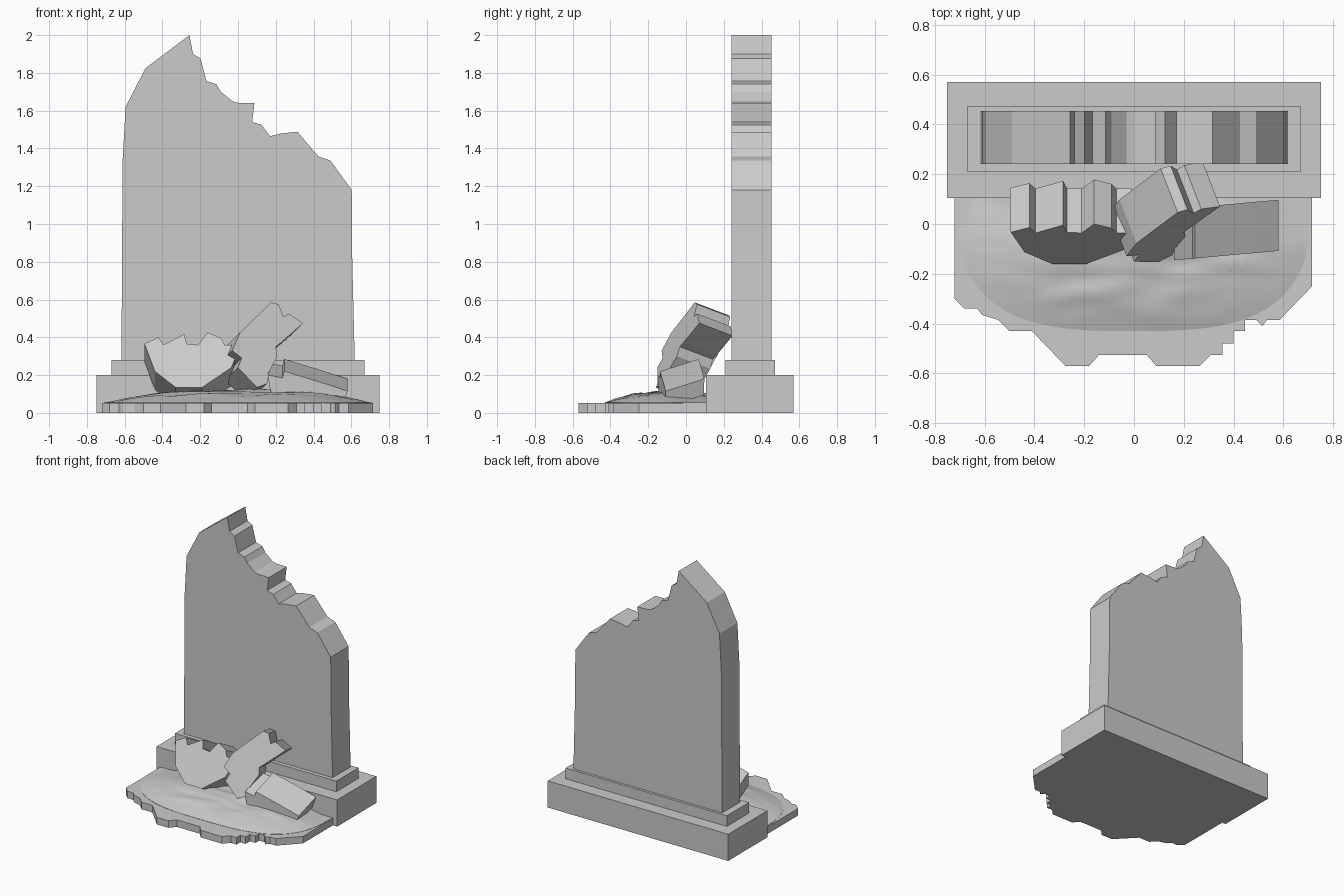
import bpy, bmesh, math
from mathutils import Vector, noise

if "Cube" in bpy.data.objects:
    bpy.data.objects.remove(bpy.data.objects["Cube"])


def finish(name, bm, smooth=False):
    bmesh.ops.recalc_face_normals(bm, faces=bm.faces[:])
    mesh = bpy.data.meshes.new(name)
    bm.to_mesh(mesh)
    bm.free()
    for p in mesh.polygons:
        p.use_smooth = smooth
    obj = bpy.data.objects.new(name, mesh)
    bpy.context.collection.objects.link(obj)
    return obj


def prism(name, points, thickness):
    """Extrude a planar outline along a thickness vector."""
    bm = bmesh.new()
    face = bm.faces.new([bm.verts.new(p) for p in points])
    ext = bmesh.ops.extrude_face_region(bm, geom=[face], use_keep_orig=True)
    moved = [g for g in ext["geom"] if isinstance(g, bmesh.types.BMVert)]
    bmesh.ops.translate(bm, verts=moved, vec=Vector(thickness))
    return finish(name, bm)


def chunk(name, outline, plane, thickness):
    """Broken slab piece: (x, z) outline laid on the plane y = a + b*x + c*z."""
    a, b, c = plane
    return prism(name, [(x, a + b * x + c * z, z) for x, z in outline], thickness)


def box(name, x, y0, y1, z0, z1):
    return prism(name, [(-x, y0, z0), (x, y0, z0), (x, y1, z0), (-x, y1, z0)],
                 (0, 0, z1 - z0))


# Stepped plinth
box("plinth_base", 0.75, 0.105, 0.57, 0, 0.2)
box("plinth_step", 0.67, 0.21, 0.472, 0.2, 0.28)

# Standing slab with broken top
slab = [(-0.617, 0.28), (-0.611, 1.33), (-0.595, 1.62), (-0.49, 1.825), (-0.257, 2.0),
        (-0.238, 1.9), (-0.198, 1.876), (-0.167, 1.757), (-0.115, 1.74), (-0.09, 1.7),
        (-0.03, 1.65), (0.0, 1.642), (0.087, 1.64), (0.075, 1.54), (0.125, 1.525),
        (0.17, 1.465), (0.23, 1.48), (0.315, 1.488), (0.425, 1.358), (0.49, 1.335),
        (0.602, 1.18), (0.605, 0.8), (0.618, 0.28)]
chunk("broken_slab", slab, (0.24, 0, 0), (0, 0.213, 0))

# Ground plate with chipped front edge
plate = [(-0.72, 0.11), (-0.72, -0.3), (-0.68, -0.34), (-0.63, -0.34), (-0.61, -0.365),
         (-0.545, -0.385), (-0.5, -0.43), (-0.41, -0.43), (-0.275, -0.57), (-0.18, -0.57),
         (-0.14, -0.525), (0.05, -0.525), (0.09, -0.57), (0.265, -0.57), (0.31, -0.525),
         (0.355, -0.525), (0.355, -0.48), (0.4, -0.48), (0.4, -0.43), (0.445, -0.43),
         (0.445, -0.385), (0.49, -0.385), (0.515, -0.41), (0.535, -0.385),
         (0.585, -0.385), (0.715, -0.25), (0.715, 0.11)]
prism("ground_plate", [(x, y, 0) for x, y in plate], (0, 0, 0.053))

# Uneven soil mound
bm = bmesh.new()
RINGS, SEGS = 22, 56
grid = []
for i in range(RINGS + 1):
    s = 0.02 + 0.98 * i / RINGS
    row = []
    for j in range(SEGS + 1):
        t = math.pi * j / SEGS
        cx, cy = math.cos(t), math.sin(t)
        k = s / (abs(cx) ** 3 + abs(cy) ** 3) ** (1 / 3)
        x, y = 0.71 * k * cx, 0.11 - 0.54 * k * cy
        rise = 0.067 * (1 - s ** 3) - 0.02 * max(0, (y + 0.1) / 0.2)
        bump = 0.014 * noise.noise((x * 5, y * 16, 3.0)) * (1 - s ** 4)
        row.append(bm.verts.new((x, y, 0.055 + max(rise + bump, 0))))
    grid.append(row)
for a, b in zip(grid, grid[1:]):
    for j in range(SEGS):
        bm.faces.new((a[j], b[j], b[j + 1], a[j + 1]))
bm.faces.new(grid[0])
edge = [e for e in bm.edges if e.is_boundary]
ext = bmesh.ops.extrude_edge_only(bm, edges=edge)["geom"]
for v in ext:
    if isinstance(v, bmesh.types.BMVert):
        v.co.z = 0.03
bmesh.ops.holes_fill(bm, edges=[g for g in ext if isinstance(g, bmesh.types.BMEdge)], sides=0)
mound = finish("soil_mound", bm, True)
bpy.context.view_layer.objects.active = mound
mound.select_set(True)
bpy.ops.object.shade_smooth_by_angle(angle=math.radians(40))

# Fallen pieces
chunk("left_fragment",
      [(-0.495, 0.366), (-0.42, 0.4), (-0.395, 0.36), (-0.285, 0.417), (-0.27, 0.365),
       (-0.21, 0.36), (-0.16, 0.426), (-0.09, 0.395), (-0.07, 0.36), (-0.01, 0.36),
       (-0.01, 0.3), (-0.035, 0.24), (-0.19, 0.135), (-0.33, 0.135), (-0.44, 0.22)],
      (-0.234, 0, 0.55), (0, 0.178, -0.098))
chunk("middle_fragment",
      [(-0.03, 0.33), (0.01, 0.425), (0.175, 0.585), (0.215, 0.575), (0.24, 0.51),
       (0.27, 0.525), (0.345, 0.475), (0.225, 0.37), (0.2, 0.35), (0.208, 0.3),
       (0.165, 0.215), (0.155, 0.155), (0.1, 0.135), (0.0, 0.24), (0.02, 0.29)],
      (-0.242, 0.385, 0.378), (-0.068, 0.176, -0.067))
chunk("right_fragment",
      [(0.16, 0.2), (0.165, 0.145), (0.19, 0.06), (0.55, 0.03), (0.58, 0.115),
       (0.46, 0.155), (0.245, 0.22), (0.235, 0.185)],
      (-0.16, 0.09, 0), (0, 0.205, 0.065))
